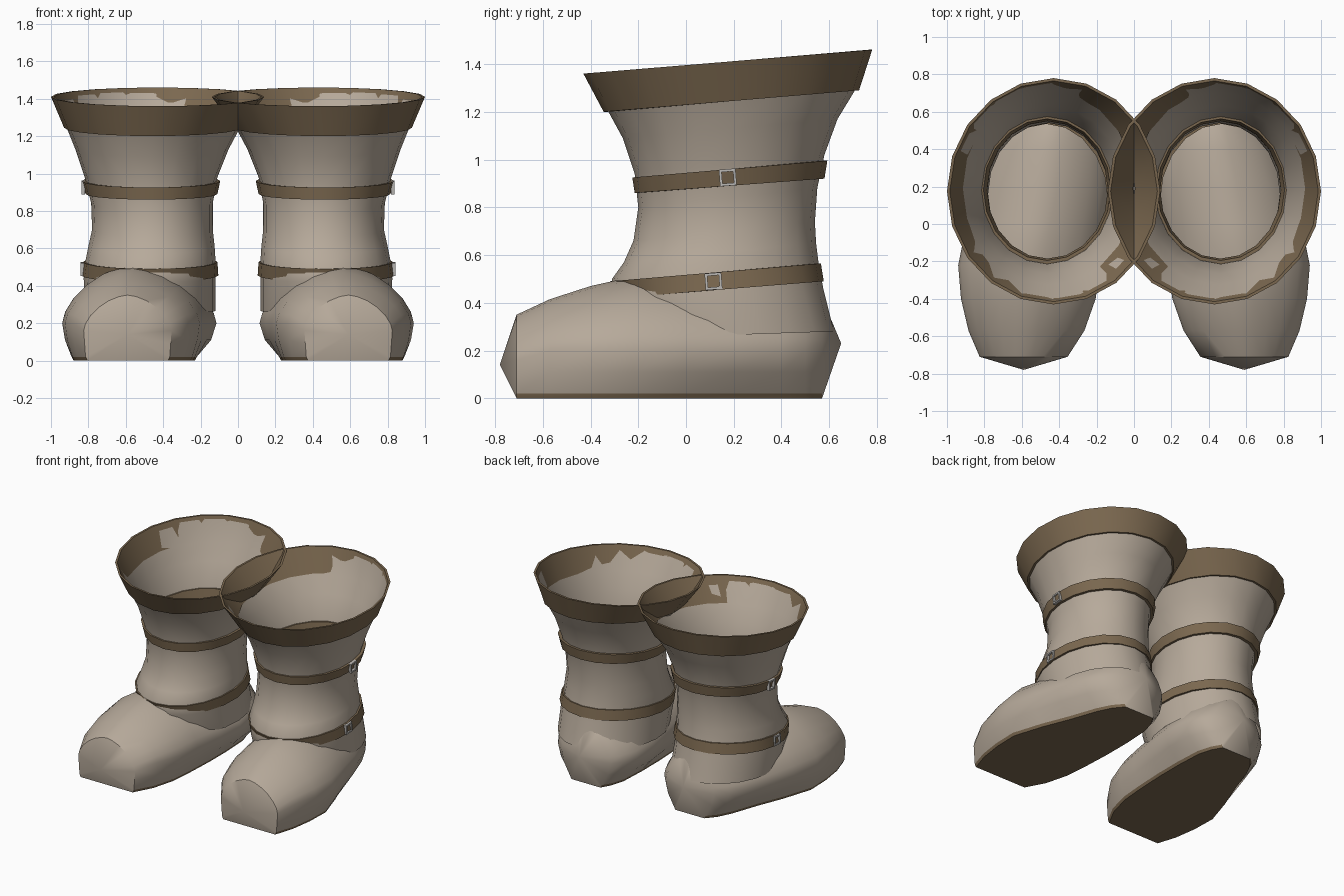
import bpy, bmesh, math
from mathutils import Matrix, Vector

cube = bpy.data.objects.get("Cube")
if cube:
    bpy.data.objects.remove(cube, do_unlink=True)


def material(name, rgb):
    m = bpy.data.materials.new(name)
    m.use_nodes = True
    m.diffuse_color = (*rgb, 1)
    bsdf = m.node_tree.nodes["Principled BSDF"]
    bsdf.inputs["Base Color"].default_value = (*rgb, 1)
    bsdf.inputs["Roughness"].default_value = 0.8
    return m


TAUPE = material("taupe leather", (0.47, 0.40, 0.325))
BROWN = material("brown leather", (0.20, 0.14, 0.08))
METAL = material("buckle metal", (0.50, 0.48, 0.46))
SEGMENTS = 20


def finish(name, bm, mats, angle=35):
    """Turn a bmesh for one boot into a mirrored pair."""
    mesh = bpy.data.meshes.new(name)
    bm.to_mesh(mesh)
    bm.free()
    for m in mats:
        mesh.materials.append(m)
    ob = bpy.data.objects.new(name, mesh)
    bpy.context.collection.objects.link(ob)
    bpy.ops.object.select_all(action='DESELECT')
    ob.select_set(True)
    bpy.context.view_layer.objects.active = ob
    bpy.ops.object.shade_smooth_by_angle(angle=math.radians(angle))
    mirror = ob.modifiers.new("other boot", 'MIRROR')
    mirror.use_mirror_merge = False
    return ob


def ring(yf, yb, zf, zb, xi, xo, inset=0.0):
    """Tilted ellipse from front/back y and z and inner/outer x."""
    pts = []
    for k in range(SEGMENTS):
        a = math.tau * k / SEGMENTS
        s = math.sin(a)
        pts.append(Vector(((xi + xo) / 2 + ((xo - xi) / 2 - inset) * math.cos(a),
                           (yf + yb) / 2 + ((yb - yf) / 2 - inset) * s,
                           (zf + zb) / 2 + (zb - zf) / 2 * s)))
    return pts


def loft(rows, wrap=False):
    bm = bmesh.new()
    vs = [[bm.verts.new(p) for p in row] for row in rows]
    n = len(rows[0])
    pairs = list(zip(vs, vs[1:])) + ([(vs[-1], vs[0])] if wrap else [])
    for a, b in pairs:
        for j in range(n):
            k = (j + 1) % n
            bm.faces.new((a[j], a[k], b[k], b[j]))
    return bm, vs


def band(name, low, high, thick):
    """Closed leather band between two rings."""
    bm, _ = loft([ring(*low, thick), ring(*low), ring(*high), ring(*high, thick)], True)
    return finish(name, bm, [BROWN], 30)


# Shaft: front y, back y, front z, back z, inner x, outer x
shaft = [
    (-0.25, 0.62, 0.25, 0.28, 0.12, 0.82),
    (-0.31, 0.575, 0.42, 0.46, 0.12, 0.825),
    (-0.31, 0.555, 0.50, 0.57, 0.12, 0.815),
    (-0.26, 0.545, 0.57, 0.65, 0.125, 0.80),
    (-0.22, 0.54, 0.66, 0.74, 0.135, 0.78),
    (-0.20, 0.55, 0.80, 0.88, 0.135, 0.785),
    (-0.215, 0.58, 0.94, 1.02, 0.11, 0.82),
    (-0.265, 0.635, 1.09, 1.17, 0.05, 0.87),
    (-0.325, 0.705, 1.20, 1.285, -0.01, 0.915),
    (-0.415, 0.765, 1.358, 1.457, -0.125, 0.985),
]
bm, _ = loft([ring(*r) for r in shaft])
finish("boot_shafts", bm, [TAUPE], 50)

# Flared cuff and the two straps
band("cuffs", (-0.345, 0.725, 1.20, 1.29, -0.02, 0.93),
     (-0.43, 0.78, 1.36, 1.46, -0.14, 1.0), 0.015)
band("upper_straps", (-0.215, 0.58, 0.86, 0.92, 0.11, 0.815),
     (-0.225, 0.592, 0.925, 0.995, 0.095, 0.835), 0.03)
band("lower_straps", (-0.29, 0.577, 0.42, 0.49, 0.105, 0.838),
     (-0.318, 0.565, 0.49, 0.565, 0.11, 0.828), 0.03)


# Foot: cross-sections along y, flat below, bulging sides, domed top
def section(y, cx, half, sole, top):
    zw = 0.2 if top > 0.4 else 0.16
    right = [(sole, 0), (sole + 0.01, 0.02), (sole + (half - sole) * 0.75, zw * 0.55)]
    dome = []
    for k in range(13):
        a = math.pi * k / 12
        c, s = math.cos(a), math.sin(a)
        e = 2 / 1.65
        dome.append((math.copysign(abs(c) ** e, c) * half, zw + (top - zw) * max(s, 0) ** e))
    left = [(-u, z) for u, z in reversed(right)]
    return [Vector((cx + u, y, z)) for u, z in right + dome + left]


# y, centre x, half width, sole half width, top z
foot = [
    (-0.71, 0.59, 0.235, 0.215, 0.35),
    (-0.57, 0.575, 0.31, 0.275, 0.415),
    (-0.40, 0.565, 0.36, 0.31, 0.47),
    (-0.22, 0.56, 0.38, 0.32, 0.51),
    (0.0, 0.52, 0.375, 0.29, 0.50),
    (0.20, 0.48, 0.365, 0.25, 0.48),
    (0.40, 0.45, 0.325, 0.21, 0.47),
    (0.50, 0.44, 0.27, 0.17, 0.45),
    (0.57, 0.43, 0.20, 0.12, 0.42),
]
bm, vs = loft([section(*f) for f in foot])
for row, tip in ((vs[0], (0.59, -0.78, 0.14)), (vs[-1], (0.43, 0.65, 0.23))):
    point = bm.verts.new(tip)
    for j in range(len(row)):
        bm.faces.new((row[j], row[(j + 1) % len(row)], point))
bmesh.ops.recalc_face_normals(bm, faces=bm.faces)
for f in bm.faces:
    # sole and its thin welt are brown
    f.material_index = int(max(v.co.z for v in f.verts) < 0.03)
finish("feet", bm, [TAUPE, BROWN], 40)


# Square buckle frames on the outer side of each strap
def buckle(name, x, y, z, size=0.07, bar=0.011):
    bm = bmesh.new()
    tilt = Matrix.Translation((x, y, z)) @ Matrix.Rotation(0.08, 4, 'X')
    for k in range(4):
        m = (tilt @ Matrix.Rotation(k * math.pi / 2, 4, 'X')
             @ Matrix.Translation((0, 0, (size - bar) / 2))
             @ Matrix.Diagonal((0.02, size, bar, 1)))
        bmesh.ops.create_cube(bm, size=1, matrix=m)
    finish(name, bm, [METAL])


buckle("upper_buckles", 0.828, 0.175, 0.925)
buckle("lower_buckles", 0.832, 0.115, 0.49)
